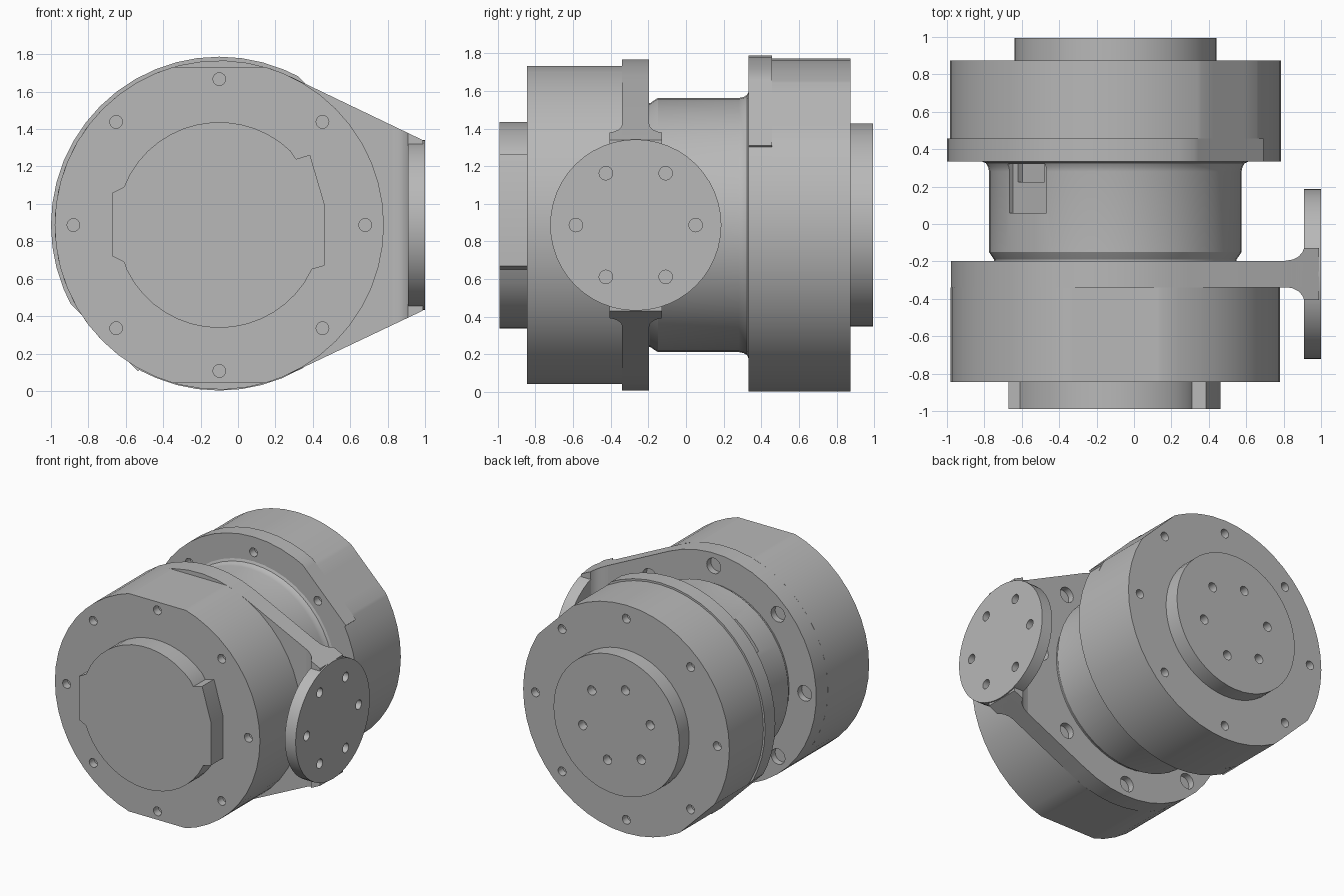
import bpy, bmesh, math
from math import radians, sin, cos, acos, degrees
from mathutils import Matrix, Vector

if "Cube" in bpy.data.objects:
    bpy.data.objects.remove(bpy.data.objects["Cube"], do_unlink=True)

CX, CZ = -0.10, 0.887      # main axis, running along y
PY = -0.267                # centre of the side plate
STEPS = 48

metal = bpy.data.materials.new("plain grey metal")
metal.use_nodes = True
GREY = (0.48, 0.48, 0.48, 1)
metal.diffuse_color = GREY
metal.node_tree.nodes["Principled BSDF"].inputs["Base Color"].default_value = GREY


def finish(bm, name):
    bmesh.ops.recalc_face_normals(bm, faces=bm.faces)
    mesh = bpy.data.meshes.new(name)
    bm.to_mesh(mesh)
    bm.free()
    mesh.materials.append(metal)
    ob = bpy.data.objects.new(name, mesh)
    bpy.context.collection.objects.link(ob)
    return ob


def prism(name, outline, start, end, axis="y"):
    """Extrude a flat outline between two positions on an axis."""
    place = {"x": lambda u, v, t: (t, u, v),
             "y": lambda u, v, t: (u, t, v),
             "z": lambda u, v, t: (u, v, t)}[axis]
    bm = bmesh.new()
    near = [bm.verts.new(place(u, v, start)) for u, v in outline]
    far = [bm.verts.new(place(u, v, end)) for u, v in outline]
    bm.faces.new(near)
    bm.faces.new(far[::-1])
    for i in range(len(near)):
        j = (i + 1) % len(near)
        bm.faces.new((near[i], far[i], far[j], near[j]))
    return finish(bm, name)


def polar(r, deg, cu=CX, cv=CZ):
    return (cu + r * cos(radians(deg)), cv + r * sin(radians(deg)))


def disc(r, flats=(), cu=CX, cv=CZ, raised=None):
    """Circle outline with straight flats and an optional raised span."""
    angles = {i * 360 / STEPS for i in range(STEPS)}
    top = r + (0.015 if raised else 0)
    for a, d in flats:
        half = degrees(acos(d / top))
        angles |= {(a - half) % 360, (a + half) % 360}
    if raised:
        for a in raised:
            angles |= {a - 0.1, a + 0.1}
    points = []
    for a in sorted(angles):
        rad = top if raised and raised[0] < a < raised[1] else r
        for fa, d in flats:
            c = cos(radians(a - fa))
            if c > 0.5:
                rad = min(rad, d / c)
        points.append(polar(rad, a, cu, cv))
    return points


def boolean(target, cutter, operation="DIFFERENCE"):
    mod = target.modifiers.new("cut", "BOOLEAN")
    mod.object, mod.operation, mod.solver = cutter, operation, "EXACT"
    with bpy.context.temp_override(object=target, active_object=target,
                                   selected_objects=[target]):
        bpy.ops.object.modifier_apply(modifier=mod.name)
    bpy.data.objects.remove(cutter, do_unlink=True)


def drill(target, places, axis, radius, depth):
    """Round blind holes centred on a face."""
    bm = bmesh.new()
    turn = Vector((0, 0, 1)).rotation_difference(Vector(axis)).to_matrix().to_4x4()
    for p in places:
        bmesh.ops.create_cone(bm, cap_ends=True, segments=16, radius1=radius,
                              radius2=radius, depth=2 * depth,
                              matrix=Matrix.Translation(p) @ turn)
    boolean(target, finish(bm, "hole_cutter"))


def ring(count, r, y, first=0):
    spots = [polar(r, first + i * 360 / count) for i in range(count)]
    return [(x, y, z) for x, z in spots]


# Front housing with flat top and bottom
front_housing = prism("front_housing", disc(0.88, [(90, 0.845), (270, 0.845)]), -0.845, -0.34)
drill(front_housing, ring(8, 0.78, -0.845), (0, 1, 0), 0.034, 0.06)

# Front cap with side tabs
cap = [polar(0.55, a) for a in range(46, 157, 8)]
cap += [(-0.61, 1.09), (-0.67, 1.06), (-0.67, 0.72), (-0.61, 0.69)]
cap += [polar(0.55, a) for a in range(206, 331, 8)]
cap += [(0.395, 0.65), (0.462, 0.67), (0.462, 1.0), (0.385, 1.262), (0.31, 1.24)]
prism("front_cap", cap, -0.99, -0.845)

# Flange tapering out into the side arm
arm = [polar(0.88, a) for a in range(64, 297, 8)] + [(0.99, 0.43), (0.99, 1.34)]
flange = prism("arm_flange", arm, -0.34, -0.197)
drill(flange, ring(8, 0.78, -0.197), (0, 1, 0), 0.06, 0.05)

# Flared end where the arm meets the plate
side = [(0.80, 0.069), (0.85, 0.077), (0.88, 0.093), (0.90, 0.115), (0.91, 0.14), (0.995, 0.14)]
flare_outline = [(x, PY + w) for x, w in side] + [(x, PY - w) for x, w in side[::-1]]
flare = prism("arm_flare", flare_outline, 0.3, 1.6, "z")
boolean(flare, prism("flare_limit", arm, -0.8, 0.3), "INTERSECT")

# Round mounting plate
plate = prism("mounting_plate", disc(0.455, cu=PY), 0.908, 1.0, "x")
bolts = [polar(0.318, a, PY, CZ) for a in range(0, 360, 60)]
for part in (plate, flare, flange):
    drill(part, [(1.0, y, z) for y, z in bolts], (1, 0, 0), 0.036, 0.07)

# Central drum, lathed, with a rounded front and a hollow fillet at the back
section = [(0.0, -0.22), (0.645, -0.22), (0.648, -0.19), (0.662, -0.17), (0.675, -0.15),
           (0.675, 0.28), (0.68, 0.305), (0.692, 0.325), (0.715, 0.335), (0.0, 0.335)]
bm = bmesh.new()
verts = [bm.verts.new((CX + r, y, CZ)) for r, y in section]
edges = [bm.edges.new(pair) for pair in zip(verts, verts[1:])]
bmesh.ops.spin(bm, geom=verts + edges, cent=(CX, 0, CZ), axis=(0, 1, 0),
               angle=2 * math.pi, steps=STEPS, use_duplicate=False)
bmesh.ops.remove_doubles(bm, verts=bm.verts, dist=0.0005)
drum = finish(bm, "central_drum")

# Stepped pocket in the upper side of the drum
for low, high, depth, width in ((0.06, 0.32, 0.635, 0.14), (0.225, 0.32, 0.60, 0.10)):
    bm = bmesh.new()
    bmesh.ops.create_cube(bm, size=1, matrix=(
        Matrix.Translation((CX, (low + high) / 2, CZ))
        @ Matrix.Rotation(radians(-45), 4, "Y")
        @ Matrix.Translation((0, 0, depth + 0.1))
        @ Matrix.Diagonal((2 * width, high - low, 0.2, 1))))
    boolean(drum, finish(bm, "pocket_cutter"))

# Rear housing with diagonal flats and a partly raised rim
diagonal = [(45, 0.86), (225, 0.86)]
rear_rim = prism("rear_rim", disc(0.885, diagonal, raised=(28, 241)), 0.333, 0.458)
drill(rear_rim, ring(8, 0.78, 0.333), (0, 1, 0), 0.034, 0.06)
rear_housing = prism("rear_housing", disc(0.885, diagonal), 0.458, 0.875)
drill(rear_housing, ring(8, 0.78, 0.875), (0, 1, 0), 0.034, 0.06)

# Rear output hub
rear_hub = prism("rear_hub", disc(0.54), 0.875, 0.995)
drill(rear_hub, ring(6, 0.30, 0.995, 45), (0, 1, 0), 0.036, 0.07)

# Smooth round walls, crisp edges
bpy.ops.object.select_all(action="DESELECT")
for ob in bpy.context.collection.objects:
    if ob.type == "MESH" and ob.data.materials and ob.data.materials[0] == metal:
        ob.select_set(True)
        bpy.context.view_layer.objects.active = ob
bpy.ops.object.shade_smooth_by_angle(angle=radians(25))
